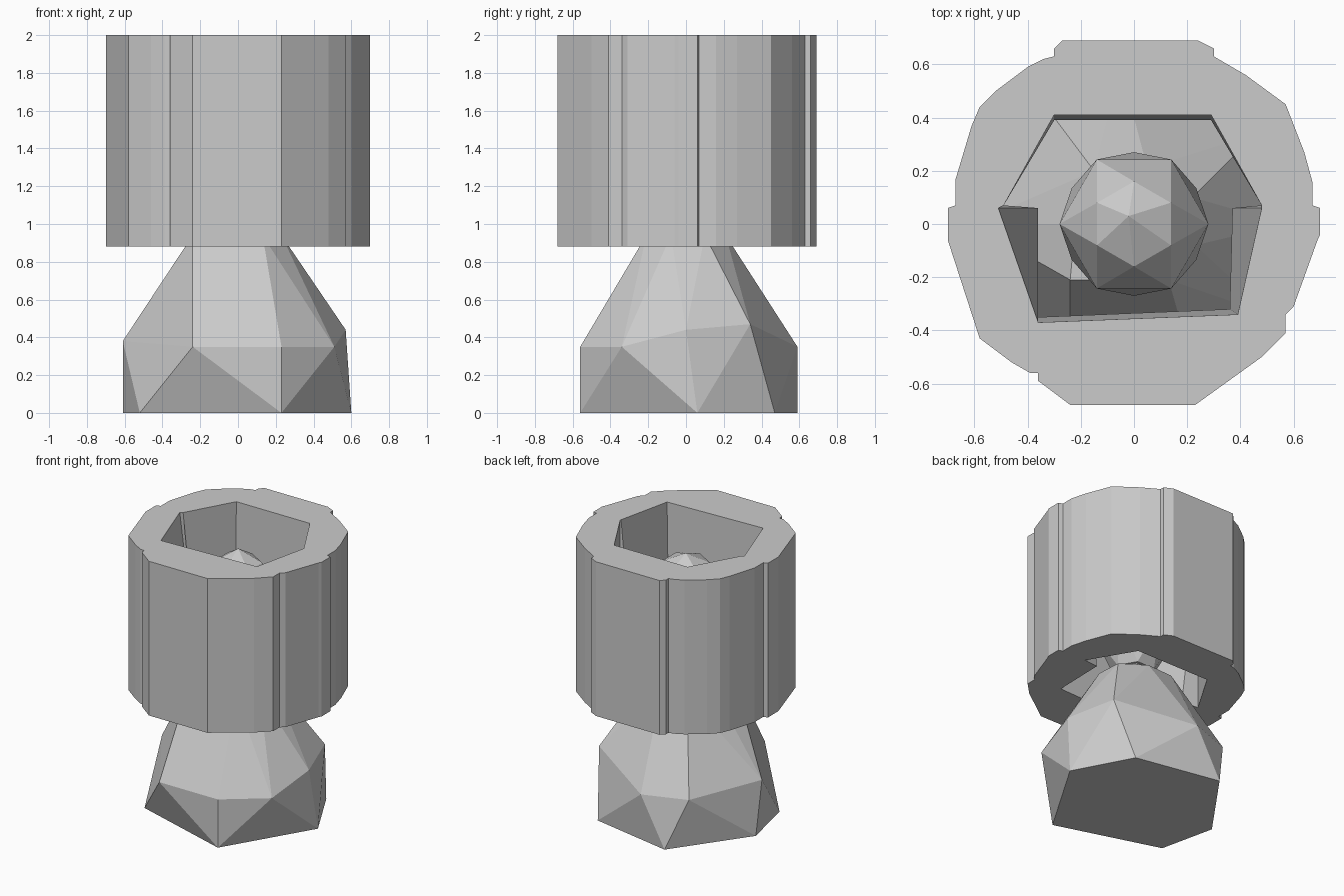
import bpy
import bmesh
from math import cos, sin, pi

default_cube = bpy.data.objects.get("Cube")
if default_cube:
    bpy.data.objects.remove(default_cube, do_unlink=True)

# Single stone grey finish
grey = bpy.data.materials.new("stone grey")
grey.use_nodes = True
colour = (.6, .6, .6, 1)
grey.diffuse_color = colour
for node in grey.node_tree.nodes:
    if node.type == "BSDF_PRINCIPLED":
        node.inputs["Base Color"].default_value = colour


def finish(name, bm):
    """Turn a bmesh into a flat shaded object with outward normals."""
    bmesh.ops.recalc_face_normals(bm, faces=bm.faces[:])
    mesh = bpy.data.meshes.new(name)
    bm.to_mesh(mesh)
    bm.free()
    mesh.materials.append(grey)
    part = bpy.data.objects.new(name, mesh)
    bpy.context.scene.collection.objects.link(part)
    return part


def hull(name, points):
    """Build a faceted convex solid around the given points."""
    bm = bmesh.new()
    for point in points:
        bm.verts.new(point)
    result = bmesh.ops.convex_hull(bm, input=bm.verts[:])
    loose = [v for v in bm.verts if not v.link_faces]
    bmesh.ops.delete(bm, geom=loose, context="VERTS")
    bmesh.ops.dissolve_limit(bm, angle_limit=.01, verts=bm.verts[:], edges=bm.edges[:])
    return finish(name, bm)


def loop(bm, outline, z):
    """Add a closed outline at one height; return its vertices and edges."""
    verts = [bm.verts.new((x, y, z)) for x, y in outline]
    edges = [bm.edges.new((a, b)) for a, b in zip(verts, verts[1:] + verts[:1])]
    return verts, edges


def wall(bm, lower, upper):
    """Join two matching loops with a band of faces."""
    for i in range(len(lower)):
        bm.faces.new((lower[i - 1], lower[i], upper[i], upper[i - 1]))


def tube(name, outline, hole_bottom, hole_top, bottom, top):
    """Build an upright tube with a stepped outline and a tapering hole."""
    bm = bmesh.new()
    outer_low, outer_low_edges = loop(bm, outline, bottom)
    outer_high, outer_high_edges = loop(bm, outline, top)
    inner_low, inner_low_edges = loop(bm, hole_bottom, bottom)
    inner_high, inner_high_edges = loop(bm, hole_top, top)
    for rim in (outer_low_edges + inner_low_edges, outer_high_edges + inner_high_edges):
        bmesh.ops.triangle_fill(bm, edges=rim, use_beauty=True)
    wall(bm, outer_low, outer_high)
    wall(bm, inner_low, inner_high)
    return finish(name, bm)


# Thick tube: shallow steps run up the outside where its segments meet
tube_outline = [
    (.7, -.04), (.7, .06), (.67, .07), (.67, .16), (.64, .27), (.57, .45),
    (.42, .56), (.3, .63), (.3, .66), (.24, .69), (-.27, .69), (-.3, .66),
    (-.3, .63), (-.34, .62), (-.4, .59), (-.52, .5), (-.58, .44), (-.61, .37),
    (-.67, .17), (-.67, .07), (-.7, .06), (-.7, -.06), (-.58, -.43),
    (-.46, -.52), (-.39, -.56), (-.36, -.56), (-.36, -.59), (-.24, -.68),
    (.23, -.68), (.48, -.5), (.57, -.41), (.57, -.34), (.6, -.31), (.69, -.06),
]
hole_top = [
    (.48, .07), (.29, .41), (-.3, .41), (-.49, .07),
    (-.51, .06), (-.36, -.37), (.39, -.34), (.48, .06),
]
hole_bottom = [
    (.48, .07), (.29, .39), (-.3, .39), (-.49, .07),
    (-.36, .06), (-.36, -.35), (.36, -.32), (.37, .06),
]
tube("outer_tube", tube_outline, hole_bottom, hole_top, .88, 2)

# Faceted foot: hexagonal floor, widest belt, narrow neck
foot_floor = [(-.52, -.33), (.23, -.56), (.6, .06), (.38, .47), (-.24, .59), (-.61, .07)]
foot_belt = [
    (-.24, -.56, .35), (.23, -.56, .35), (.51, -.34, .35), (.57, 0, .44),
    (.46, .34, .47), (-.05, .59, .35), (-.36, .48, .35), (-.61, 0, .38),
]
foot_neck = [
    (-.24, -.21), (.13, -.21), (.23, -.08), (.22, .1),
    (.05, .21), (-.15, .2), (-.22, 0),
]
foot_points = [(x, y, 0) for x, y in foot_floor] + foot_belt
foot_points += [(x, y, .94) for x, y in foot_neck]
hull("faceted_foot", foot_points)

# Rocky core inside the tube: stacked rings, each turned half a step
core_rings = [(1, .14), (1.25, .27), (1.6, .28), (1.8, .16)]
sides = 6
core_points = [(-.02, .03, 1.88)]
for row, (height, radius) in enumerate(core_rings):
    for side in range(sides):
        angle = (side + row / 2) * 2 * pi / sides
        core_points.append((radius * cos(angle), radius * sin(angle), height))
hull("inner_core", core_points)

# Short stem joining the foot to the core
stem_points = []
for height in (.9, 1.05):
    for side in range(sides):
        angle = side * 2 * pi / sides
        stem_points.append((.12 * cos(angle), .12 * sin(angle), height))
hull("stem", stem_points)
